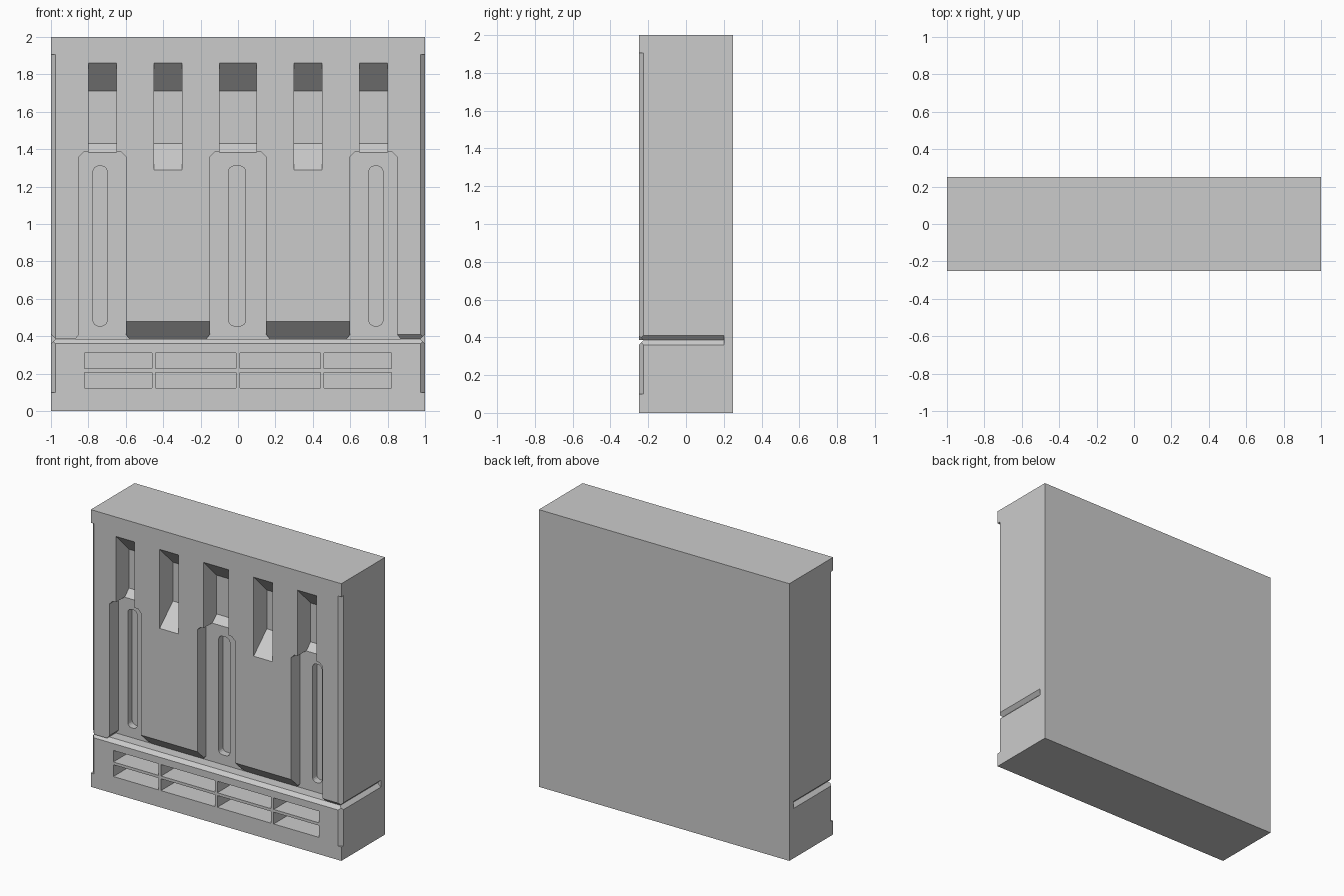
import bpy, bmesh, math

if "Cube" in bpy.data.objects:
    bpy.data.objects.remove(bpy.data.objects["Cube"])


def prism(name, pts, axis, a, b):
    """Extrude a 2D profile from a to b: axis 'x' takes (y,z), 'y' takes (x,z), 'z' takes (x,y)."""
    place = {'x': lambda p, t: (t, p[0], p[1]),
             'y': lambda p, t: (p[0], t, p[1]),
             'z': lambda p, t: (p[0], p[1], t)}[axis]
    bm = bmesh.new()
    lo = [bm.verts.new(place(p, a)) for p in pts]
    hi = [bm.verts.new(place(p, b)) for p in pts]
    bm.faces.new(lo)
    bm.faces.new(hi)
    n = len(pts)
    for i in range(n):
        j = (i + 1) % n
        bm.faces.new((lo[i], lo[j], hi[j], hi[i]))
    bmesh.ops.recalc_face_normals(bm, faces=bm.faces)
    me = bpy.data.meshes.new(name)
    bm.to_mesh(me)
    bm.free()
    ob = bpy.data.objects.new(name, me)
    bpy.context.collection.objects.link(ob)
    return ob


def rect(x0, x1, z0, z1):
    return [(x0, z0), (x1, z0), (x1, z1), (x0, z1)]


def rounded(x0, x1, z0, z1, r, seg=4):
    pts = []
    corners = [(x1 - r, z1 - r), (x0 + r, z1 - r), (x0 + r, z0 + r), (x1 - r, z0 + r)]
    for k, (cx, cz) in enumerate(corners):
        for i in range(seg + 1):
            t = math.pi / 2 * (k + i / seg)
            pts.append((cx + r * math.cos(t), cz + r * math.sin(t)))
    return pts


body = prism("wall_panel", rect(-1, 1, 0, 2), 'y', -0.25, 0.25)


def cut(pts, axis, a, b):
    cutter = prism("cutter", pts, axis, a, b)
    cutter.hide_render = True
    mod = body.modifiers.new("cut", 'BOOLEAN')
    mod.operation = 'DIFFERENCE'
    mod.solver = 'EXACT'
    mod.object = cutter
    bpy.context.view_layer.update()
    dg = bpy.context.evaluated_depsgraph_get()
    me = bpy.data.meshes.new_from_object(body.evaluated_get(dg))
    body.modifiers.clear()
    body.data = me
    bpy.data.objects.remove(cutter)


FRONT = -0.3   # cutters start in front of the panel

# tall recessed channels with chamfered top corners and flared feet
for x0, x1 in [(-0.85, -0.6), (-0.15, 0.15), (0.6, 0.85)]:
    c, f = 0.025, 0.02
    cut([(x0 - f, 0.385), (x1 + f, 0.385), (x1, 0.41), (x1, 1.385 - c), (x1 - c, 1.385),
         (x0 + c, 1.385), (x0, 1.385 - c), (x0, 0.41)], 'y', FRONT, -0.15)

# rounded grooves inside the channels
for x0, x1 in [(-0.775, -0.7), (-0.05, 0.04), (0.7, 0.775)]:
    cut(rounded(x0, x1, 0.455, 1.31, 0.03), 'y', FRONT, -0.1)

# upper openings with sloped sill and ceiling
for x0, x1 in [(-0.8, -0.65), (-0.45, -0.3), (-0.1, 0.1), (0.3, 0.45), (0.65, 0.8)]:
    cut([(-0.3, 1.243), (-0.1, 1.43), (-0.1, 1.71), (-0.3, 1.91)], 'x', x0, x1)

# sloped undersides of the two wide plates
for x0, x1 in [(-0.61, -0.14), (0.14, 0.61)]:
    cut([(-0.3, 0.5275), (-0.15, 0.385), (-0.3, 0.385)], 'x', x0, x1)

# seam above the base: front slope, right plate underside, side V grooves
cut([(-0.3, 0.31), (-0.225, 0.385), (-0.3, 0.385)], 'x', -1.1, 1.1)
cut([(-0.3, 0.385), (-0.225, 0.385), (-0.3, 0.46)], 'x', 0.84, 1.1)
for s in (-1, 1):
    cut([(s * 1.05, 0.31), (s * 0.975, 0.385), (s * 1.05, 0.46)], 'y', FRONT, 0.2)

# vent boxes in the base
for x0, x1 in [(-0.82, -0.46), (-0.44, -0.01), (0.01, 0.44), (0.46, 0.82)]:
    for z0, z1 in [(0.122, 0.207), (0.227, 0.31)]:
        cut(rect(x0, x1, z0, z1), 'y', FRONT, -0.05)

# stopped chamfers on the front vertical edges
for s in (-1, 1):
    cut([(s * 0.925, -0.3), (s * 1.05, -0.3), (s * 1.05, -0.175)], 'z', 0.1, 1.905)
